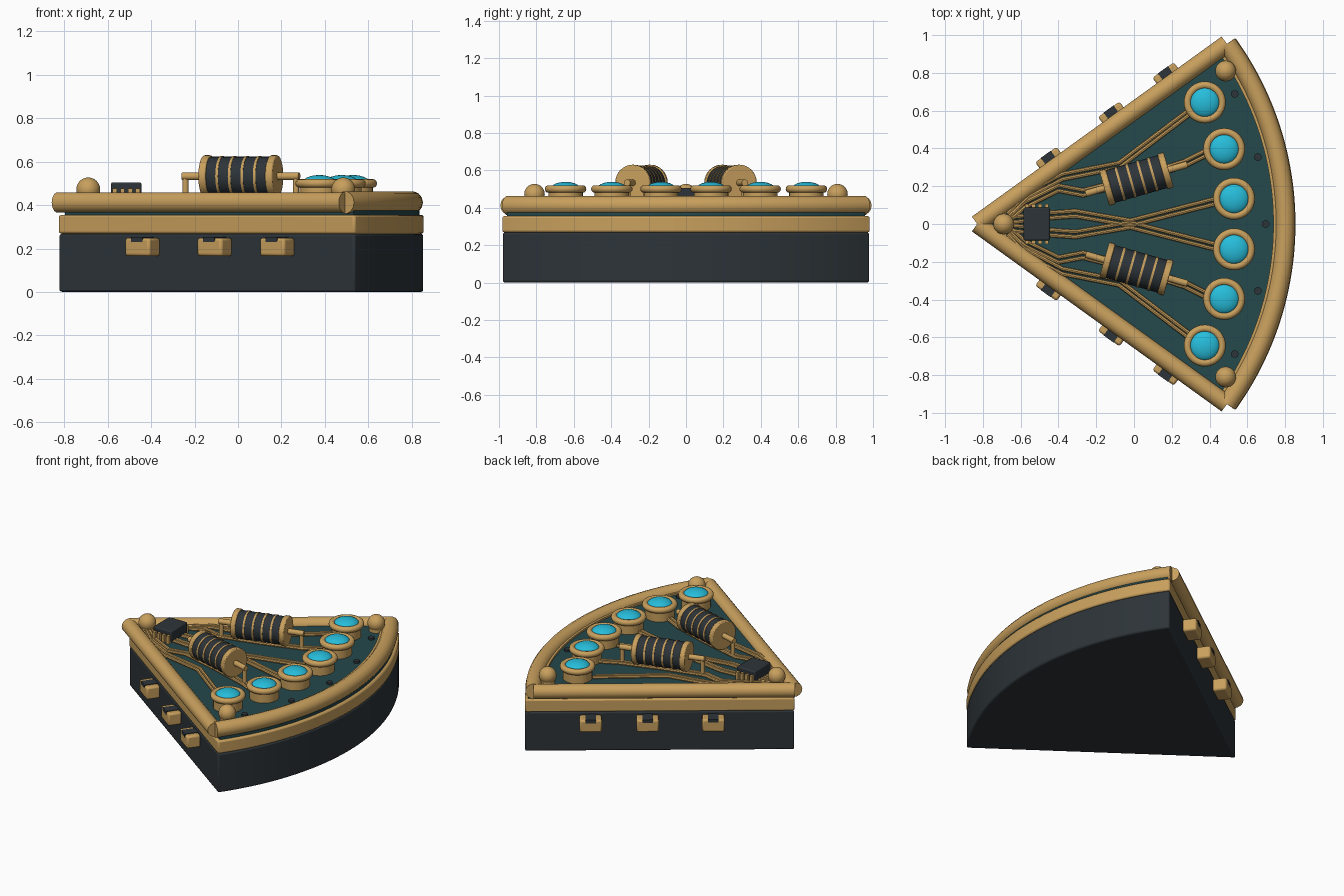
import bpy, bmesh, math
from math import sin, cos, radians, pi
from mathutils import Vector

if "Cube" in bpy.data.objects:
    bpy.data.objects.remove(bpy.data.objects["Cube"])

APEX, HALF, R = -0.83, radians(35.8), 1.685


def material(name, c):
    m = bpy.data.materials.new(name)
    m.diffuse_color = (*c, 1)
    m.use_nodes = True
    m.node_tree.nodes["Principled BSDF"].inputs["Base Color"].default_value = m.diffuse_color
    return m


BRASS = material("brass", (0.58, 0.35, 0.11))
DARK = material("dark_casing", (0.026, 0.034, 0.04))
TEAL = material("teal_board", (0.018, 0.065, 0.072))
CYAN = material("cyan_lens", (0.02, 0.51, 0.71))


def polar(r, a, z=0.0):
    """Point at radius r and angle a around the wedge tip."""
    return Vector((APEX + r * cos(a), r * sin(a), z))


def finish(o, name, mat, bevel=0):
    o.name = name
    o.data.materials.append(mat)
    if bevel:
        b = o.modifiers.new("bevel", 'BEVEL')
        b.width, b.segments, b.limit_method = bevel, 2, 'ANGLE'
    bpy.ops.object.select_all(action='DESELECT')
    o.select_set(True)
    bpy.context.view_layer.objects.active = o
    bpy.ops.object.shade_smooth_by_angle(angle=radians(35))
    return o


def box(name, size, loc, mat, rot=0, bevel=0.008):
    bpy.ops.mesh.primitive_cube_add(size=1, location=loc, rotation=(0, 0, rot))
    o = bpy.context.object
    o.scale = size
    bpy.ops.object.transform_apply(location=False, rotation=False, scale=True)
    return finish(o, name, mat, bevel)


def rod(name, r, length, loc, mat, rot=(0, 0, 0), bevel=0, n=32):
    bpy.ops.mesh.primitive_cylinder_add(vertices=n, radius=r, depth=length, location=loc, rotation=rot)
    return finish(bpy.context.object, name, mat, bevel)


def dome(name, r, loc, mat, flat=1):
    bpy.ops.mesh.primitive_uv_sphere_add(segments=28, ring_count=16, radius=r, location=loc)
    bpy.context.object.scale.z = flat
    return finish(bpy.context.object, name, mat)


def tube(name, pts, r, mat, res=2):
    cu = bpy.data.curves.new(name, 'CURVE')
    cu.dimensions = '3D'
    cu.bevel_depth, cu.bevel_resolution, cu.use_fill_caps = r, res, True
    sp = cu.splines.new('POLY')
    sp.points.add(len(pts) - 1)
    for p, q in zip(sp.points, pts):
        p.co = (*q, 1)
    o = bpy.data.objects.new(name, cu)
    bpy.context.collection.objects.link(o)
    bpy.ops.object.select_all(action='DESELECT')
    o.select_set(True)
    bpy.context.view_layer.objects.active = o
    bpy.ops.object.convert(target='MESH')
    return finish(bpy.context.object, name, mat)


def prism(name, pts, z0, z1, mat, bevel=0):
    bm = bmesh.new()
    f = bm.faces.new([bm.verts.new((p.x, p.y, z0)) for p in pts])
    top = bmesh.ops.extrude_face_region(bm, geom=[f])
    bmesh.ops.translate(bm, vec=(0, 0, z1 - z0),
                        verts=[v for v in top['geom'] if isinstance(v, bmesh.types.BMVert)])
    bmesh.ops.recalc_face_normals(bm, faces=bm.faces)
    me = bpy.data.meshes.new(name)
    bm.to_mesh(me)
    bm.free()
    o = bpy.data.objects.new(name, me)
    bpy.context.collection.objects.link(o)
    return finish(o, name, mat, bevel)


def arc(r, half, n=48):
    return [polar(r, -half + 2 * half * i / n) for i in range(n + 1)]


def sector(name, inset, z0, z1, mat, bevel=0):
    r = R - inset
    tip = Vector((APEX + inset / sin(HALF), 0, 0))
    prism(name, [tip] + arc(r, HALF - math.asin(inset / r)), z0, z1, mat, bevel)


# Stacked wedge body: casing, brass band, circuit board
sector("casing", 0.002, 0, 0.268, DARK, 0.01)
sector("brass_band", 0, 0.268, 0.355, BRASS, 0.01)
sector("circuit_board", 0.02, 0.35, 0.42, TEAL)

# Rim rails: one curved, two straight, with a thin inner trim strip
tube("curved_rail", [p + Vector((0, 0, 0.412)) for p in arc(1.63, HALF)], 0.052, BRASS, 5)
prism("curved_trim", arc(1.60, HALF - 0.03) + arc(1.568, HALF - 0.03)[::-1], 0.41, 0.432, BRASS)
for s in (-1, 1):
    tube("straight_rail", [polar(0, 0, 0.412), polar(1.63, s * HALF, 0.412)], 0.048, BRASS, 5)

# Ball studs in the three corners
for x, y in ((-0.69, 0), (0.485, 0.81), (0.485, -0.81)):
    dome("corner_stud", 0.055, (x, y, 0.472), BRASS)
    rod("stud_base", 0.045, 0.05, (x, y, 0.44), BRASS)

# Six lamps along the arc
for i in range(6):
    p = polar(1.366, radians(11.25 * (i - 2.5)))
    rod("lamp_socket", 0.092, 0.09, (p.x, p.y, 0.455), BRASS)
    bpy.ops.mesh.primitive_torus_add(location=(p.x, p.y, 0.5), major_radius=0.091, minor_radius=0.02,
                                     major_segments=36, minor_segments=12)
    finish(bpy.context.object, "lamp_ring", BRASS)
    dome("lamp_lens", 0.08, (p.x, p.y, 0.5), CYAN, 0.48)

# Small pins between the lamps and the curved rail
for i in range(-2, 3):
    p = polar(1.527, radians(13.4 * i))
    rod("board_pin", 0.02, 0.03, (p.x, p.y, 0.418), DARK, n=16)

# Chip with legs on both sides
box("chip", (0.14, 0.175, 0.075), (-0.515, 0, 0.4675), DARK)
for s in (-1, 1):
    for i in range(4):
        box("chip_leg", (0.02, 0.03, 0.055), (-0.567 + 0.035 * i, s * 0.092, 0.45), BRASS, bevel=0)

# Banded coils with axial leads
for s in (-1, 1):
    a = radians(16 * s)
    rot = (0, pi / 2, a)
    c = Vector((0.013, 0.238 * s, 0.533))
    d = Vector((cos(a), sin(a), 0))
    rod("coil_core", 0.09, 0.34, c, DARK, rot)
    rod("coil_lead", 0.018, 0.56, c, BRASS, rot, n=16)
    for t in (-0.16, 0.16):
        rod("coil_cap", 0.097, 0.035, c + d * t, BRASS, rot, 0.006)
    for t in (-0.09, -0.03, 0.03, 0.09):
        rod("coil_band", 0.093, 0.012, c + d * t, BRASS, rot)
    for t in (-0.265, 0.265):
        rod("lead_post", 0.014, 0.115, c + d * t - Vector((0, 0, 0.057)), BRASS, n=12)

# Paired wires from the chip to the lamps
routes = (
    [(-0.67, 0.04), (-0.56, 0.155), (-0.38, 0.25), (-0.08, 0.31), (0.29, 0.59)],
    [(-0.66, 0.03), (-0.58, 0.10), (-0.40, 0.19), (-0.27, 0.165), (0.01, 0.237), (0.27, 0.32), (0.39, 0.38)],
    [(-0.66, 0.02), (-0.45, 0.045), (-0.31, 0.055), (-0.02, 0.005), (0.43, 0.12)],
)
for s in (-1, 1):
    for route in routes:
        for off in (-0.014, 0.014):
            tube("wire", [(x, s * (y + off), 0.43) for x, y in route], 0.011, BRASS)

# Side clips on the straight walls
for s in (-1, 1):
    a = s * HALF
    out = Vector((-sin(a), cos(a), 0)) * s
    for t in (0.51, 0.92, 1.275):
        p = polar(t, a)
        q = p + out * 0.04
        box("side_clip", (0.14, 0.09, 0.085), (q.x, q.y, 0.207), BRASS, a, 0.012)
        q = p + out * 0.037
        box("clip_notch", (0.065, 0.1, 0.022), (q.x, q.y, 0.242), DARK, a, 0)
